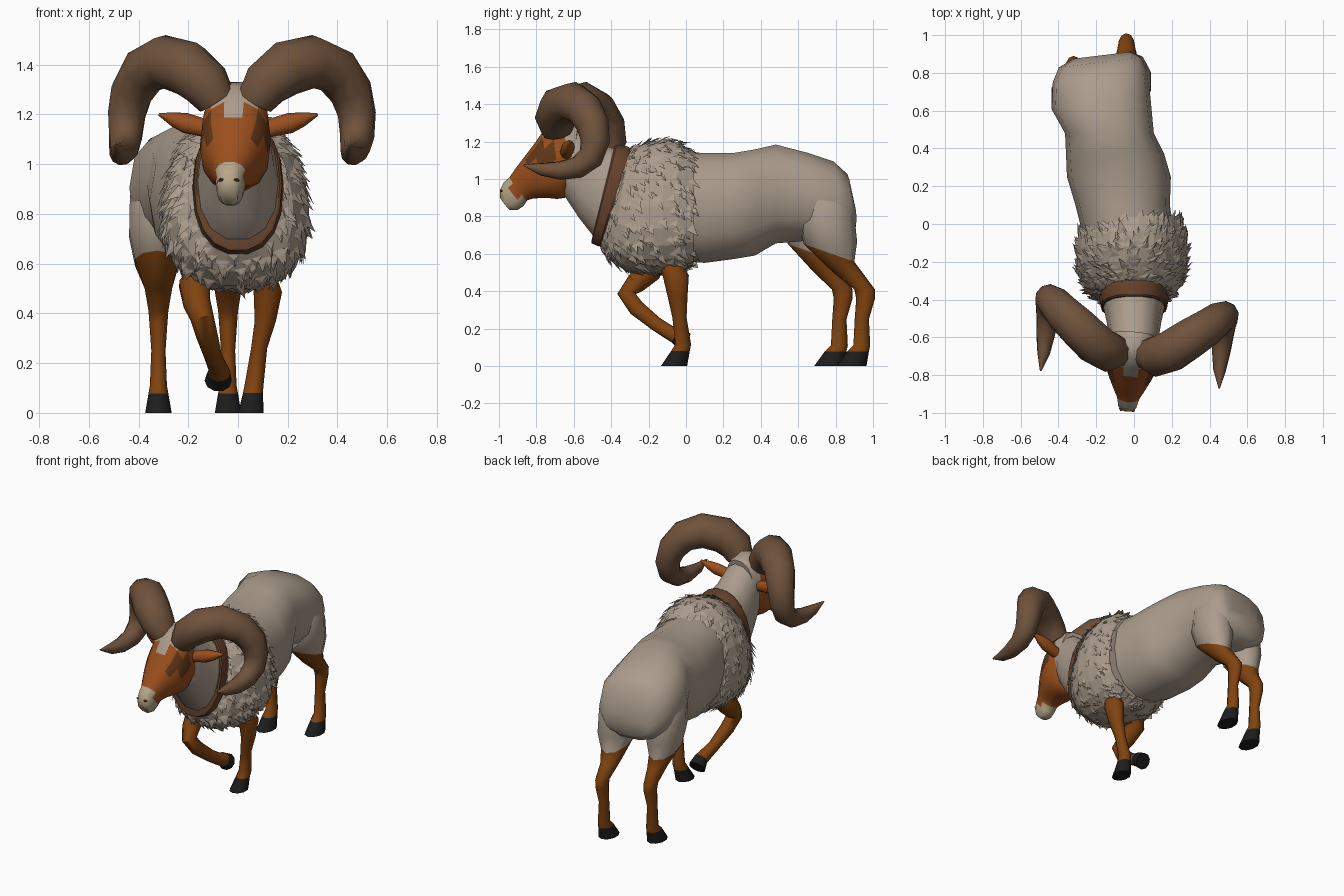
import bpy, bmesh, math, random
from mathutils import Vector, Matrix

if "Cube" in bpy.data.objects:
    bpy.data.objects.remove(bpy.data.objects["Cube"])

random.seed(4)


def material(name, rgb):
    m = bpy.data.materials.new(name)
    m.diffuse_color = (*rgb, 1)
    m.use_nodes = True
    m.node_tree.nodes["Principled BSDF"].inputs["Base Color"].default_value = m.diffuse_color
    return m


WOOL = material("wool", (0.41, 0.335, 0.265))
COAT = material("rust_coat", (0.33, 0.078, 0.012))
LEG = material("leg_brown", (0.215, 0.056, 0.005))
HORN = material("horn_brown", (0.16, 0.085, 0.046))
HOOF = material("hoof_black", (0.012, 0.012, 0.012))
MUZZLE = material("muzzle_cream", (0.48, 0.385, 0.255))
STRAP = material("collar_brown", (0.13, 0.055, 0.025))
DARK = material("eye_patch", (0.12, 0.038, 0.009))


def finish(name, bm, mats, smooth=50):
    bmesh.ops.recalc_face_normals(bm, faces=bm.faces)
    me = bpy.data.meshes.new(name)
    bm.to_mesh(me)
    bm.free()
    for m in mats:
        me.materials.append(m)
    ob = bpy.data.objects.new(name, me)
    bpy.context.collection.objects.link(ob)
    if smooth:
        bpy.ops.object.select_all(action='DESELECT')
        ob.select_set(True)
        bpy.context.view_layer.objects.active = ob
        bpy.ops.object.shade_smooth_by_angle(angle=math.radians(smooth))
    return ob


def loft(rings, rule=None):
    """Skin a list of rings, close both ends, colour by rule(segment, centre)."""
    bm = bmesh.new()
    vs = [[bm.verts.new(p) for p in r] for r in rings]
    n = len(rings[0])
    for s in range(len(vs) - 1):
        for i in range(n):
            j = (i + 1) % n
            f = bm.faces.new((vs[s][i], vs[s][j], vs[s + 1][j], vs[s + 1][i]))
            if rule:
                f.material_index = rule(s, f.calc_center_median())
    for end, s in ((vs[0], 0), (vs[-1], len(vs) - 2)):
        f = bm.faces.new(end)
        if rule:
            f.material_index = rule(s, f.calc_center_median())
    return bm


def section(top, bot, hw, cx=0, n=14, power=0.88, pear=0):
    """Rounded cross-section between a top and a bottom (y, z) point."""
    mid = Vector((cx, (top[0] + bot[0]) / 2, (top[1] + bot[1]) / 2))
    up = Vector((0, (top[0] - bot[0]) / 2, (top[1] - bot[1]) / 2))
    out = []
    for i in range(n):
        a = 2 * math.pi * (i + 0.5) / n
        c, s = math.cos(a), math.sin(a)
        c, s = (math.copysign(abs(v) ** power, v) for v in (c, s))
        out.append(mid + Vector((hw * s * (1 - pear * c), 0, 0)) + up * c)
    return out


def tube(points, n=8, axis=None):
    """Rings along a path of (x, y, z, rx, ry); fixed axis or following it."""
    P = [Vector(p[:3]) for p in points]
    side, rings = Vector((1, 0, 0)), []
    for i, p in enumerate(points):
        t = axis or (P[min(i + 1, len(P) - 1)] - P[max(i - 1, 0)]).normalized()
        side = (side - t * side.dot(t)).normalized()
        other = t.cross(side)
        rings.append([P[i] + side * p[3] * math.cos(a) + other * p[4] * math.sin(a)
                      for a in (2 * math.pi * (k + 0.5) / n for k in range(n))])
    return rings


# Body, with a slightly skewed rump
body = [(-.1, 1.16, .56, .24, -.02), (.1, 1.145, .545, .25, -.06), (.25, 1.145, .565, .275, -.08),
        (.37, 1.165, .585, .26, -.10), (.48, 1.19, .65, .235, -.13), (.64, 1.145, .665, .262, -.175),
        (.78, 1.098, .665, .25, -.18), (.855, 1.03, .68, .218, -.18), (.892, .86, .72, .15, -.17)]
rings = [section((y, t), (y, b), w, cx, power=.80 if y > .6 else .88) for y, t, b, w, cx in body]
for r in rings[5:]:
    for p in r:
        p.y += .12 * (p.x + .18)
finish("body", loft(rings), [WOOL])

# Neck
neck = [((-.18, 1.16), (-.33, .6), .21), ((-.34, 1.155), (-.49, .68), .168),
        ((-.46, 1.19), (-.575, .79), .145), ((-.55, 1.26), (-.64, .89), .132),
        ((-.64, 1.30), (-.68, .95), .11)]
finish("neck", loft([section(*r) for r in neck]), [WOOL])

# Collar strap
strap = [((-.295, 1.165), (-.455, .645), .178), ((-.31, 1.178), (-.465, .635), .183),
         ((-.37, 1.185), (-.505, .652), .177), ((-.38, 1.18), (-.507, .665), .168)]
finish("collar", loft([section(*r, n=18) for r in strap]), [STRAP], 30)

# Shaggy fleece: a base form covered in flat pointed tufts
shag = [((.045, 1.14), (.04, .54), .25), ((-.04, 1.2), (-.04, .50), .282), ((-.12, 1.215), (-.13, .49), .295),
        ((-.2, 1.2), (-.24, .495), .29), ((-.26, 1.175), (-.33, .51), .265),
        ((-.30, 1.155), (-.41, .565), .23), ((-.325, 1.13), (-.46, .64), .16)]
bm = loft([section(*r, cx=-.01, n=22, power=0.9, pear=.13) for r in shag])
bmesh.ops.recalc_face_normals(bm, faces=bm.faces)
bm.normal_update()
for f in [q for q in bm.faces if len(q.verts) == 4]:
    a, b, c, d = (v.co.copy() for v in f.verts)
    for _ in range(3):
        u, v = random.random(), random.random()
        p = a.lerp(b, u).lerp(d.lerp(c, u), v)
        nrm = f.normal.copy()
        flow = Vector((random.uniform(-.3, .3), 0.6, -0.85 + random.uniform(-.3, .3)))
        flow = (flow - nrm * flow.dot(nrm)).normalized()
        wide = nrm.cross(flow) * random.uniform(.018, .03)
        size = random.uniform(.05, .08)
        pts = [p + wide, p - wide, p + nrm * .010 + flow * size * .4,
               p + flow * size + nrm * random.uniform(.006, .02)]
        t = [bm.verts.new(q) for q in pts]
        for k in ((0, 1, 2), (0, 2, 3), (2, 1, 3), (1, 0, 3)):
            bm.faces.new([t[m] for m in k])
finish("fleece", bm, [WOOL], 0)


# Standing legs: wool thigh, brown shank, black hoof
def leg(name, pts, wool, hoof, axis=Vector((0, 0, -1)), slope=0):
    def rule(s, c):
        return 0 if s < wool else (2 if s >= hoof else 1)
    rings = tube(pts, 10, axis)
    for r, p in zip(rings[:4], pts):   # thigh rings drop toward the back
        for v in r:
            v.z -= slope * (v.y - p[1])
    finish(name, loft(rings, rule), [WOOL, LEG, HOOF])


def hind(name, x, y, top, spread):
    leg(name, [(x + spread * .3, top + .02, .98, .06, .09), (x + spread, top, .86, .112, .145),
               (x + spread, top, .72, .115, .16), (x + spread * .8, top + .01, .605, .092, .135),
               (x, (y + top) / 2 + .055, .50, .058, .078), (x, y + .09, .41, .042, .055),
               (x, y + .095, .36, .038, .05), (x, y + .075, .25, .03, .038), (x, y + .075, .11, .036, .045),
               (x, y + .055, .078, .042, .058), (x, y + .02, 0, .056, .08)], 3, 9, slope=.35)


hind("hind_leg_left", -.32, .745, .67, -.008)
hind("hind_leg_right", -.04, .865, .755, .02)
leg("front_leg_right", [(.10, -.09, .57, .05, .06), (.12, -.055, .485, .06, .07), (.11, -.045, .37, .045, .053),
                        (.085, -.035, .26, .034, .038), (.065, -.015, .115, .04, .042),
                        (.06, -.03, .08, .042, .05), (.052, -.064, 0, .054, .07)], 0, 5)
leg("front_leg_left_raised", [(-.14, -.15, .58, .05, .06), (-.175, -.2, .51, .065, .07), (-.165, -.27, .44, .056, .055),
                              (-.145, -.318, .385, .048, .05), (-.125, -.265, .31, .044, .046),
                              (-.1, -.16, .225, .036, .04), (-.08, -.09, .18, .04, .04),
                              (-.075, -.055, .165, .044, .046), (-.08, -.005, .13, .055, .054)], 0, 7, None)

# Head parts share a slight turn to the side
turn = (Matrix.Translation((0, -.6, 0)) @ Matrix.Rotation(math.radians(-5.5), 4, 'Z')
        @ Matrix.Translation((0, .6, 0)))
head_parts = []

skull = [((-.57, 1.30), (-.60, .97), .11), ((-.64, 1.335), (-.62, .92), .13),
         ((-.71, 1.315), (-.65, .895), .14), ((-.765, 1.255), (-.69, .89), .142),
         ((-.81, 1.19), (-.73, .895), .134), ((-.86, 1.125), (-.78, .895), .112),
         ((-.91, 1.06), (-.82, .895), .086), ((-.945, 1.01), (-.85, .885), .066),
         ((-.975, .985), (-.87, .855), .058), ((-.995, .945), (-.905, .832), .052),
         ((-.995, .90), (-.945, .835), .034)]


def face_rule(s, c):
    if s >= 8 or (s == 7 and abs(c.x) < .055):
        return 1
    if s == 0 or (abs(c.x) < (.1 if s < 2 else .075) and s <= 2 and c.z > 1.15) or (s == 3 and abs(c.x) < .02 and c.z > 1.1):
        return 2
    if (s == 3 and 1.04 < c.z < 1.19 or s in (2, 4) and 1.06 < c.z < 1.15) and abs(c.x) > .08:
        return 3
    return 0


head_parts.append(finish("head", loft([section(*r, n=14, power=.85) for r in skull], face_rule),
                         [COAT, MUZZLE, WOOL, DARK]))

horn = [(.078, -.68, 1.255, .08, .085), (.12, -.69, 1.32, .1, .108), (.20, -.655, 1.385, .112, .114),
        (.30, -.575, 1.412, .108, .108), (.39, -.505, 1.372, .098, .098), (.443, -.455, 1.29, .088, .088),
        (.465, -.44, 1.20, .078, .078), (.468, -.465, 1.115, .07, .07), (.467, -.535, 1.062, .06, .06),
        (.467, -.63, 1.045, .05, .05), (.468, -.73, 1.052, .034, .034), (.475, -.825, 1.075, .004, .004)]
ear = [(.09, -.63, 1.13, .032, .03), (.15, -.625, 1.15, .038, .034), (.21, -.61, 1.165, .042, .036),
       (.26, -.60, 1.18, .03, .028), (.32, -.585, 1.2, .006, .006)]
eye = [(.122, -.80, 1.125, .004, .004), (.131, -.80, 1.125, .018, .014), (.139, -.803, 1.125, .004, .004)]
nostril = [(.026, -.975, .93, .002, .002), (.031, -.986, .937, .014, .007), (.035, -.993, .942, .002, .002)]


def mirrored(name, path, mat, n):
    for label, s in (("left", -1), ("right", 1)):
        bm = loft(tube(path, n))
        bmesh.ops.scale(bm, vec=(s, 1, 1), verts=bm.verts)
        head_parts.append(finish(f"{name}_{label}", bm, [mat]))


mirrored("horn", horn, HORN, 10)
mirrored("ear", ear, COAT, 8)
mirrored("eye", eye, HOOF, 8)
mirrored("nostril", nostril, DARK, 6)
for ob in head_parts:
    ob.data.transform(turn)
